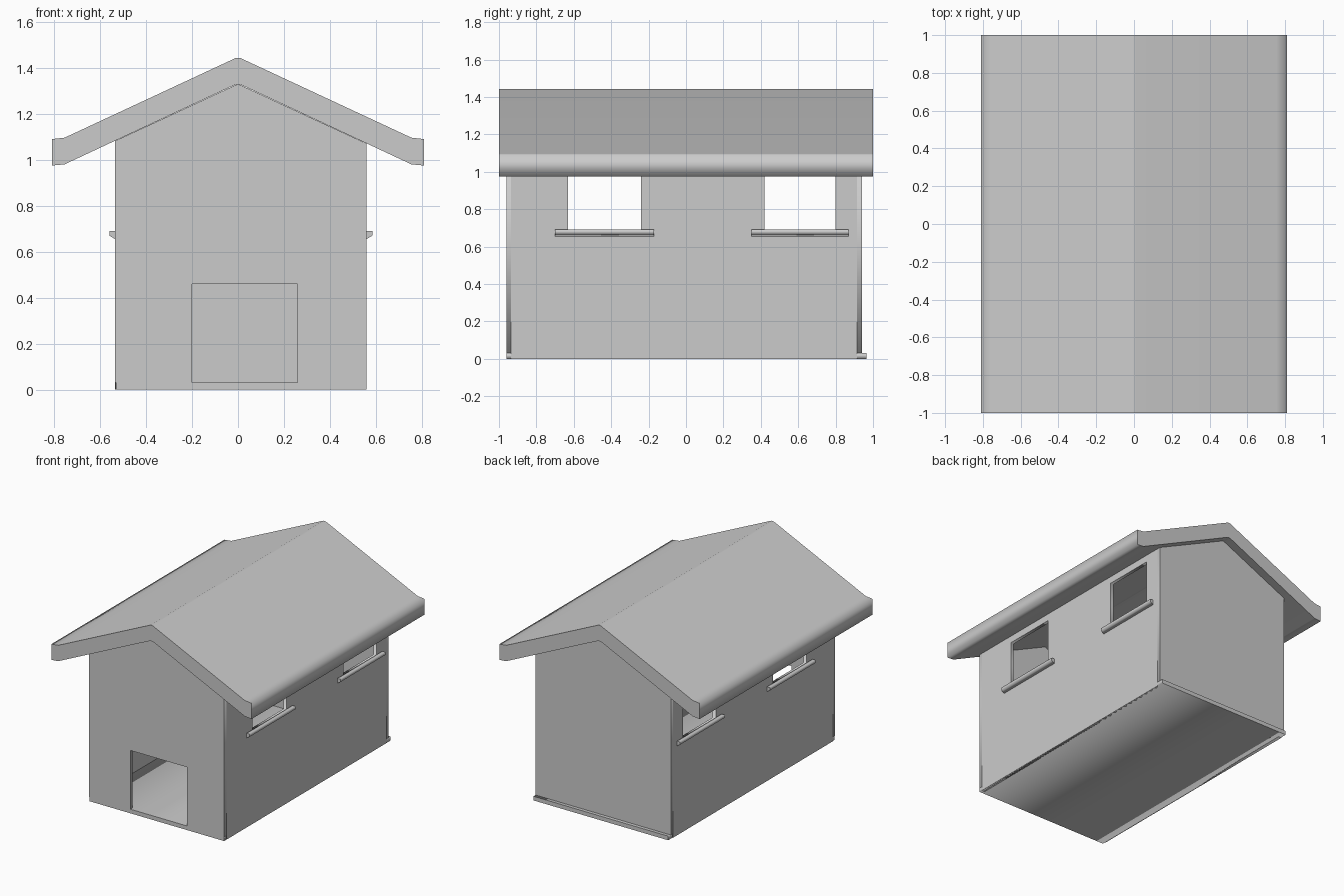
import bpy
from math import radians

if "Cube" in bpy.data.objects:
    bpy.data.objects.remove(bpy.data.objects["Cube"])

T = 0.025                       # board thickness
X0, X1 = -0.535, 0.56           # outer wall faces
Y0, Y1 = -0.96, 0.94
APEX, SLOPE = 1.33, 0.4636      # underside of the roof
FLOOR = 0.03


def under(x):
    return APEX - SLOPE * abs(x)


def panel(name, outline, a, b, axis, holes=()):
    """Flat outline with holes, extruded from a to b along 'x' or 'y'."""
    cu = bpy.data.curves.new(name, 'CURVE')
    cu.dimensions = '2D'
    cu.fill_mode = 'BOTH'
    cu.extrude = abs(b - a) / 2
    for loop in [outline, *holes]:
        sp = cu.splines.new('POLY')
        sp.points.add(len(loop) - 1)
        for p, (u, v) in zip(sp.points, loop):
            p.co = (u, v, 0, 1)
        sp.use_cyclic_u = True
    ob = bpy.data.objects.new(name, cu)
    bpy.context.collection.objects.link(ob)
    mid = (a + b) / 2
    if axis == 'y':
        ob.rotation_euler = (radians(90), 0, 0)
        ob.location.y = mid
    else:
        ob.rotation_euler = (radians(90), 0, radians(90))
        ob.location.x = mid
    bpy.ops.object.select_all(action='DESELECT')
    ob.select_set(True)
    bpy.context.view_layer.objects.active = ob
    bpy.ops.object.convert(target='MESH')
    return bpy.context.object


def rect(u0, u1, v0, v1):
    return [(u0, v0), (u1, v0), (u1, v1), (u0, v1)]


# Floor board, with a small lip at the back
panel("floor", rect(X0 + 0.004, X1 - 0.001, 0, FLOOR), Y0, 0.965, 'y')

# Gable walls, the front one with a doorway
top = [(X1, under(X1)), (0, APEX), (X0, under(X0))]
door = [(-0.2, FLOOR), (-0.2, 0.46), (0.26, 0.46), (0.26, FLOOR)]
panel("front_wall", [(X0, FLOOR), *door, (X1, FLOOR), *top], Y0, Y0 + T, 'y')
panel("back_wall", [(X0, FLOOR), (X1, FLOOR), *top], Y1 - T, Y1, 'y')

# Side walls with two windows each
windows = [(-0.63, -0.24), (0.42, 0.80)]
holes = [rect(a, b, 0.685, 1.02) for a, b in windows]
for name, a, b in (("left", X0, X0 + T), ("right", X1 - T, X1)):
    panel(name + "_wall", rect(Y0 + T, Y1 - T, 0, 1.078), a, b, 'x', holes)

# Window sills with a sloping underside
for side, face, s in (("left", X0, -1), ("right", X1, 1)):
    for i, (a, b) in enumerate(windows):
        prof = [(face, 0.69), (face + s * T, 0.69),
                (face + s * T, 0.67), (face, 0.655)]
        panel(f"{side}_sill_{i + 1}", prof, a - 0.07, b + 0.07, 'y')

# Gabled roof slab with flattened eaves
upper = [(0.81, 1.09), (0.755, 1.096), (0.01, 1.443)]
lower = [(0.01, 1.328), (0.755, 0.98), (0.81, 0.975)]
half = lower + upper
roof = half + [(-x, z) for x, z in reversed(half)]
panel("roof", roof, -1, 1, 'y')
